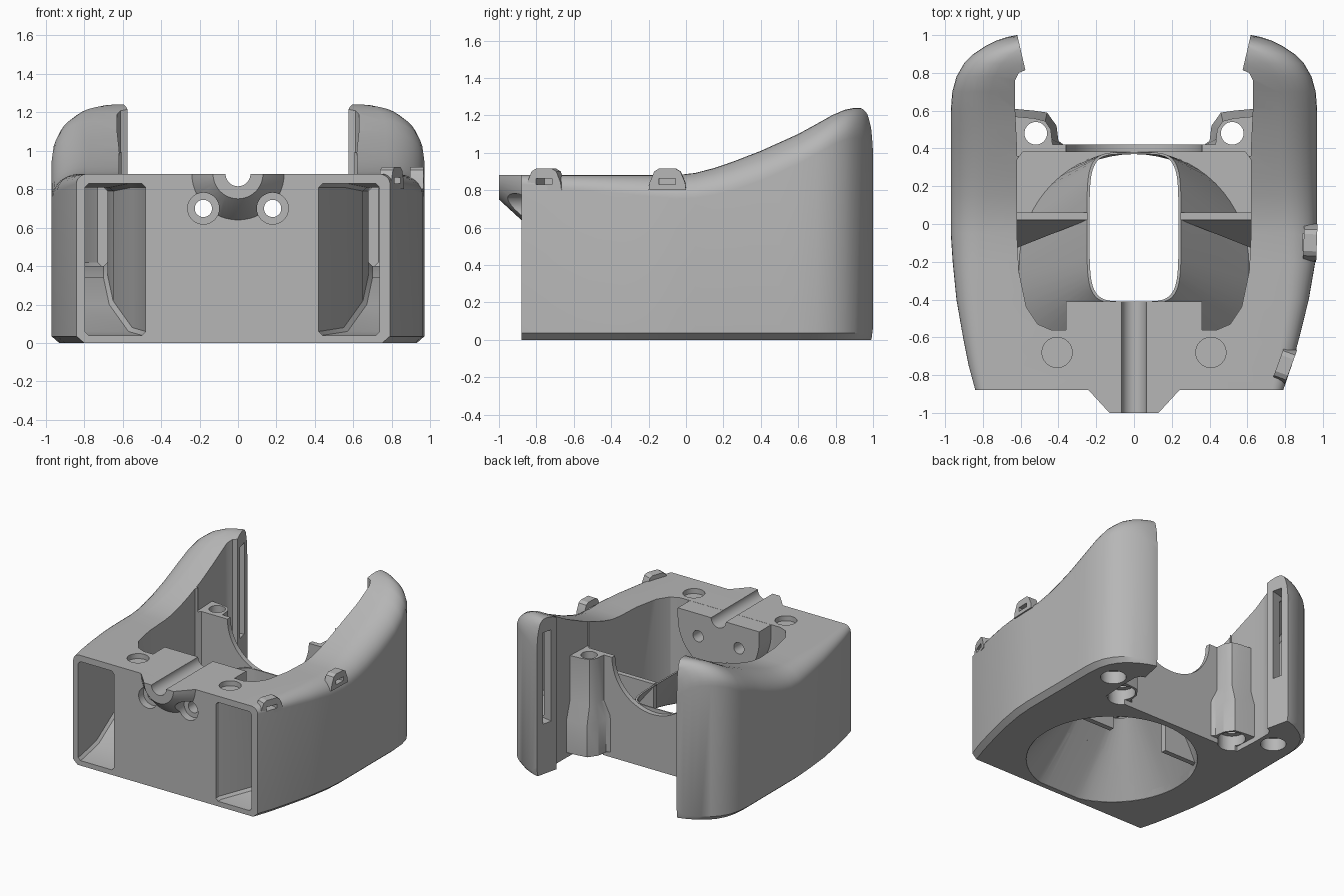
import bpy, bmesh
from math import sin, cos, pi, radians, copysign
from mathutils import Matrix, Vector

if "Cube" in bpy.data.objects:
    bpy.data.objects.remove(bpy.data.objects["Cube"])

grey = bpy.data.materials.new("plain grey")
grey.use_nodes = True
grey.diffuse_color = (0.47, 0.47, 0.47, 1)
grey.node_tree.nodes["Principled BSDF"].inputs["Base Color"].default_value = (0.47, 0.47, 0.47, 1)


def loft(name, rings):
    """Closed solid through rings of equal point count."""
    bm = bmesh.new()
    vs = [[bm.verts.new(p) for p in ring] for ring in rings]
    n = len(vs[0])
    for a, b in zip(vs, vs[1:]):
        for i in range(n):
            j = (i + 1) % n
            bm.faces.new((a[i], a[j], b[j], b[i]))
    bm.faces.new(vs[0])
    bm.faces.new(vs[-1])
    bmesh.ops.recalc_face_normals(bm, faces=bm.faces)
    me = bpy.data.meshes.new(name)
    bm.to_mesh(me)
    bm.free()
    ob = bpy.data.objects.new(name, me)
    me.materials.append(grey)
    bpy.context.collection.objects.link(ob)
    return ob


def prism(name, pts, z0, z1):
    return loft(name, [[(x, y, z) for x, y in pts] for z in (z0, z1)])


def box(name, x0, x1, y0, y1, z0, z1):
    return prism(name, [(x0, y0), (x1, y0), (x1, y1), (x0, y1)], z0, z1)


def both(half):
    """Mirror an open half outline across x."""
    return half + [(-x, y) for x, y in reversed(half)]


def rod(name, r, x, c, lo, hi, axis, n=40):
    """Cylinder along y (c is z) or along z (c is y)."""
    circ = [(x + r * cos(2 * pi * i / n), c + r * sin(2 * pi * i / n)) for i in range(n)]
    if axis == "z":
        return prism(name, circ, lo, hi)
    return loft(name, [[(a, y, b) for a, b in circ] for y in (lo, hi)])


def cut(targets, cutters):
    for ob in targets:
        bpy.context.view_layer.objects.active = ob
        for c in cutters:
            m = ob.modifiers.new("cut", "BOOLEAN")
            m.operation, m.solver, m.object = "DIFFERENCE", "EXACT", c
            bpy.ops.object.modifier_apply(modifier=m.name)
    for c in cutters:
        bpy.data.objects.remove(c)


# Outer shell: y, half width, top height
stations = [(-.88, .84, .88), (-.75, .875, .88), (-.6, .905, .88), (-.4, .94, .88),
            (-.2, .96, .88), (-.05, .97, .88), (.05, .97, .892), (.15, .97, .918),
            (.25, .97, .952), (.4, .97, 1.01), (.5, .97, 1.055), (.6, .97, 1.1),
            (.7, .962, 1.155), (.78, .94, 1.2), (.85, .9, 1.23), (.9, .85, 1.24),
            (.94, .79, 1.238), (.97, .73, 1.22), (.99, .67, 1.18), (1, .62, 1.13)]


def section(y, w, top):
    t = min(1, max(0, (y + .88) / 1.2))
    rw, rh = .06 + .14 * t, .05 + .11 * t
    low = .035 if y > .99 else 0
    half = [(w - .04, low), (w, low + .035)]
    half += [(w - rw + rw * cos(a), top - rh + rh * sin(a)) for a in [i * pi / 16 for i in range(9)]]
    skew = .05 * max(0, (-.2 - y) / .68)
    return [(x - skew if x > 0 else x, y, z) for x, z in both(half)]


body = loft("duct_body", [section(*s) for s in stations])

# Main cavity, open rear bay and lowered rear wall
cavity = both([(.36, -.56), (.44, -.56), (.51, -.53), (.57, -.44), (.61, -.25), (.62, -.05), (.62, .34), (.59, .38)])
bay = both([(.62, .42), (.63, .62), (.63, .76), (.61, .8), (.575, .815), (.625, 1.03)])
cut([body], [prism("cavity_cut", cavity, .04, 2), prism("bay_cut", bay, -1, 2),
             box("wall_cut", -.62, .62, .36, .44, .8, 2)])


# Tapered nozzle: round at the floor, narrow slot above
def nozzle(name, g, levels):
    rings = []
    for z, k in levels:
        ring = []
        for i in range(64):
            c, s = cos(2 * pi * i / 64), sin(2 * pi * i / 64)
            bx, by = (.62 + g) * c, max(-.84 - g, -.25 + (.62 + g) * s)
            tx = copysign(abs(c) ** .4, c) * (.235 + g * .7)
            ty = -.02 + copysign(abs(s) ** .4, s) * (.39 + g * .5)
            ring.append((bx + (tx - bx) * k, by + (ty - by) * k, z))
        rings.append(ring)
    return loft(name, rings)


skin = nozzle("nozzle_skin", .02, [(.002, 0), (.47, 1)])
bore = [(-.02, 0), (.002, 0), (.47, 1), (.76, 1)]

# Half-round mounting block and front cone spout
arc = [(.36 * cos(a), .8 + .36 * sin(a)) for a in [-pi * i / 32 for i in range(33)]]
block = loft("mount_block", [[(x, y, z) for x, z in [(.36, .879)] + arc + [(-.36, .879)]] for y in (-.6, -.41)])
spout = loft("front_spout", [[(r * cos(a), y, .88 + r * sin(a)) for a in [-pi * i / 24 for i in range(25)]]
                             for y, r in ((-.87, .245), (-.88, .24), (-1, .13))])

# Screw bosses on the rear wall
wide = [(.36, .41), (.4, .44), (.41, .52), (.46, .59), (.53, .6), (.64, .61), (.64, .41)]
slim = [(.43, .41), (.435, .45), (.44, .5), (.47, .545), (.53, .56), (.64, .57), (.64, .41)]
bosses = [loft("screw_boss", [[(s * x, y, z) for x, y in p]
                              for z, p in ((.04, wide), (.3, wide), (.44, slim), (.8, slim))]) for s in (1, -1)]

# Thin divider ribs with gussets
for s in (1, -1):
    box("divider_rib", s * .245, s * .625, .02, .06, .03, .48)
    loft("rib_gusset", [[(s * .25, .03, .46), (s * .63, .03, .46), (s * .63, .03, .1)],
                        [(s * .25, .02, .46), (s * .63, .02, .46), (s * .63, -.13, .1)]])

cut([body, skin, block], [nozzle("nozzle_bore", 0, bore)])
cut([body], [rod("notch_cut", .36, 0, .8, .37, .5, "y", 64)])

# Side air channels: inner x, outer x, y, floor, roof
path = [(.42, .73, -.95, .04, .83), (.42, .74, -.84, .04, .83), (.55, .83, -.6, .06, .83),
        (.65, .88, -.25, .2, .81), (.68, .91, .1, .34, .81), (.68, .91, .5, .4, .92),
        (.67, .86, .8, .4, 1.08), (.66, .78, .89, .4, 1.12), (.66, .73, .93, .4, 1.12)]
for s in (1, -1):
    rings = []
    for a, b, y, lo, hi in path:
        if s < 0 and y < -.8:
            a, b = a + .06, b + .06
        c = .02
        ring = [(a + c, lo), (b - c, lo), (b, lo + c), (b, hi - c), (b - c, hi), (a + c, hi), (a, hi - c), (a, lo + c)]
        rings.append([(s * x, y, z) for x, z in ring])
    cut([body], [loft("channel_cut", rings)])
    # Outlet slit in the arm tip
    slit = box("slit_cut", -.1, .1, -.04, .04, .4, 1.13)
    slit.data.transform(Matrix.Translation((s * .61, .9, 0)) @ Matrix.Rotation(radians(-14 * s), 4, "Z"))
    cut([body], [slit])

# Drilled holes
parts = [body, block, spout]
cut(parts, [rod("groove_cut", .065, 0, .88, -1.1, -.3, "y")])
for s in (1, -1):
    cut(parts, [rod("bolt_cut", .045, s * .18, .7, -1.1, -.3, "y"),
                rod("bolt_head_cut", .082, s * .18, .7, -1.1, -.82, "y")])
    cut([body], [rod("top_recess", .08, s * .407, -.68, .84, 1, "z"),
                 rod("foot_recess", .093, s * .755, .667, -.1, .1, "z")])
for s, boss in zip((1, -1), bosses):
    cut([body, boss], [rod("boss_hole", .06, s * .52, .48, -.1, 1, "z"),
                       rod("boss_recess", .1, s * .52, .48, -.1, .12, "z")])

# Cable clips on the left flank
trapezoid = [(-.1, .8), (-.095, .84), (-.07, .9), (-.045, .915), (.045, .915), (.07, .9), (.095, .84), (.1, .8)]
for x, y, turn in ((.968, -.1, 2), (.83, -.76, 20)):
    clip = loft("cable_clip", [[(d, t, z) for t, z in trapezoid] for d in (-.07, 0)])
    hole = box("clip_cut", -.13, .1, -.045, .045, .83, .862)
    place = Matrix.Translation(Vector((x, y, 0))) @ Matrix.Rotation(radians(-turn), 4, "Z")
    for ob in (clip, hole):
        ob.data.transform(place)
    cut([clip, body], [hole])

# Smooth curved faces, keep edges sharp
for ob in bpy.context.scene.objects:
    if ob.type == "MESH":
        bpy.ops.object.select_all(action="DESELECT")
        ob.select_set(True)
        bpy.context.view_layer.objects.active = ob
        bpy.ops.object.shade_smooth_by_angle(angle=radians(28))
